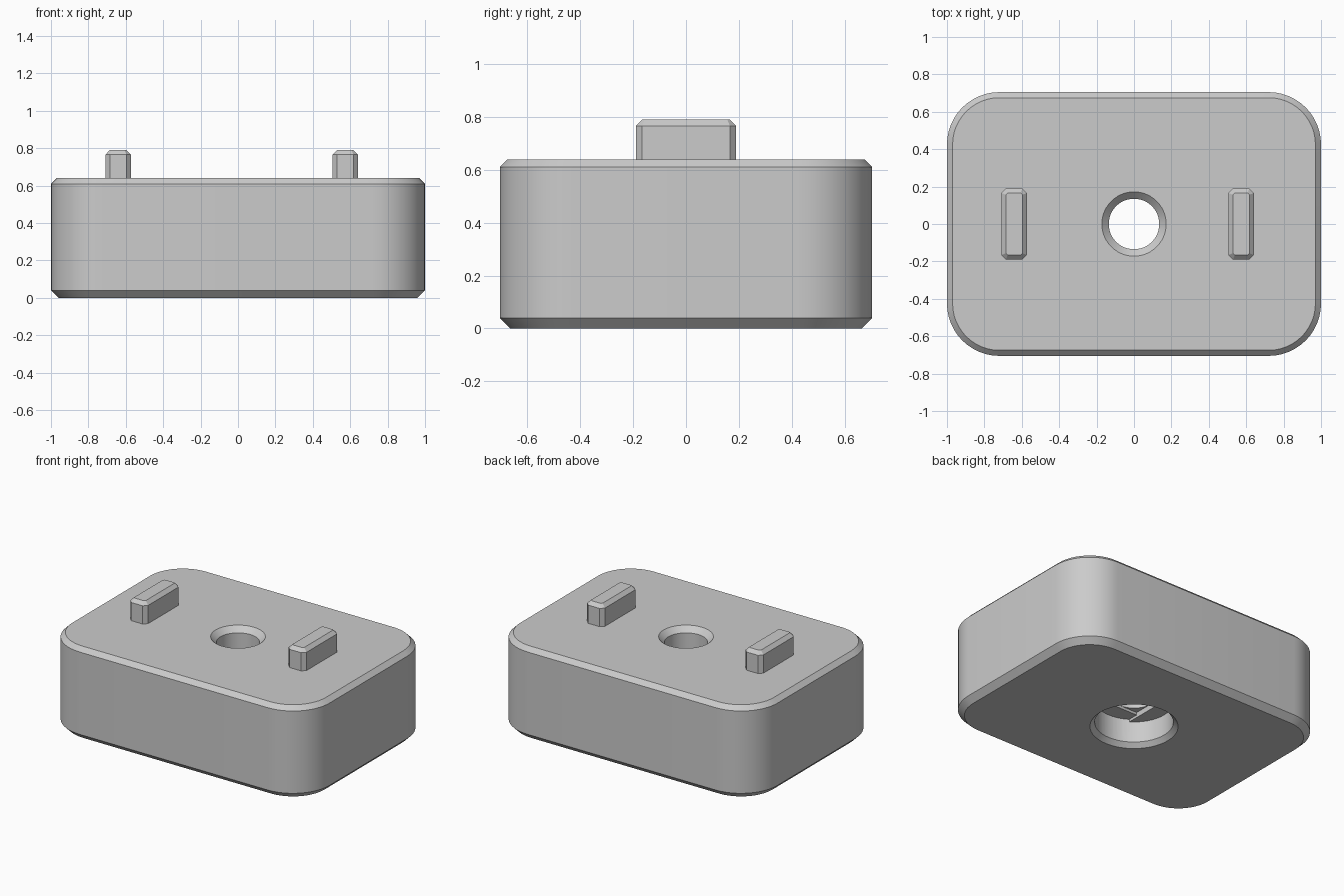
import bpy, bmesh, math

if "Cube" in bpy.data.objects:
    bpy.data.objects.remove(bpy.data.objects["Cube"])

grey = bpy.data.materials.new("light grey plastic")
grey.use_nodes = True
COLOUR = (0.6, 0.6, 0.6, 1)
grey.diffuse_color = COLOUR
grey.node_tree.nodes["Principled BSDF"].inputs["Base Color"].default_value = COLOUR


def rounded_ring(hx, hy, r, segs=12):
    """Outline of a rounded rectangle; with hx = hy = r it is a circle."""
    pts = []
    for q, (sx, sy) in enumerate([(1, 1), (-1, 1), (-1, -1), (1, -1)]):
        for i in range(segs + 1):
            a = math.pi / 2 * (q + i / segs)
            pts.append((sx * (hx - r) + r * math.cos(a), sy * (hy - r) + r * math.sin(a)))
    return pts


def loft(name, rings, x=0):
    """Capped solid through (z, outline) rings."""
    bm = bmesh.new()
    loops = [[bm.verts.new((px + x, py, z)) for px, py in pts] for z, pts in rings]
    n = len(loops[0])
    for low, high in zip(loops, loops[1:]):
        for i in range(n):
            j = (i + 1) % n
            bm.faces.new((low[i], low[j], high[j], high[i]))
    bm.faces.new(loops[0][::-1])
    bm.faces.new(loops[-1])
    bmesh.ops.remove_doubles(bm, verts=bm.verts, dist=1e-5)
    bmesh.ops.recalc_face_normals(bm, faces=bm.faces)
    mesh = bpy.data.meshes.new(name)
    bm.to_mesh(mesh)
    bm.free()
    obj = bpy.data.objects.new(name, mesh)
    bpy.context.collection.objects.link(obj)
    mesh.materials.append(grey)
    return obj


def turned(name, profile):
    return loft(name, [(z, rounded_ring(r, r, r)) for z, r in profile])


# Rounded block, chamfered at top and bottom
HX, HY, TOP, R = 1.0, 0.705, 0.64, 0.28
block = loft("block", [(z, rounded_ring(HX - c, HY - c, R - c)) for z, c in
                       [(0, 0.04), (0.04, 0), (TOP - 0.03, 0), (TOP, 0.03)]])

# Stepped screw hole: counterbore, slot step, square step, bore with countersink
BORE, WIDE, LEDGE, STEP = 0.135, 0.247, 0.175, 0.018
slot_end = math.acos(BORE / WIDE)
arc = [slot_end + (math.pi - 2 * slot_end) * i / 12 for i in range(13)]
slot = [(WIDE * math.cos(a + t), WIDE * math.sin(a + t)) for t in (0, math.pi) for a in arc]
square = rounded_ring(BORE, BORE, 0, 1)[::2]
cutters = [
    turned("counterbore_cutter", [(-0.03, WIDE + 0.06), (0.03, WIDE), (LEDGE, WIDE)]),
    loft("slot_cutter", [(0.1, slot), (LEDGE + STEP, slot)]),
    loft("square_cutter", [(0.1, square), (LEDGE + 2 * STEP, square)]),
    turned("bore_cutter", [(0.1, BORE), (TOP - 0.037, BORE), (TOP + 0.02, BORE + 0.057)]),
]
for cutter in cutters:
    cut = block.modifiers.new(cutter.name, "BOOLEAN")
    cut.operation, cut.solver, cut.object = "DIFFERENCE", "EXACT", cutter

# Bake the cuts, then drop the cutters
bpy.context.view_layer.update()
cut_mesh = bpy.data.meshes.new_from_object(
    block.evaluated_get(bpy.context.evaluated_depsgraph_get()))
block.modifiers.clear()
block.data = cut_mesh
for cutter in cutters:
    bpy.data.objects.remove(cutter)

# Two chamfered locating tabs, set slightly off centre
TX, TY, C = 0.068, 0.19, 0.024


def tab_ring(c):
    a, b = TX - c, TY - c
    k = C - c * 0.6
    return [(a, b - k), (a - k, b), (k - a, b), (-a, b - k),
            (-a, k - b), (k - a, -b), (a - k, -b), (a, k - b)]


for name, x in (("right_tab", -0.641), ("left_tab", 0.573)):
    loft(name, [(TOP - 0.02, tab_ring(0)), (0.79 - C, tab_ring(0)), (0.79, tab_ring(C))], x)

# Smooth the curved walls and keep the edges sharp
bpy.ops.object.select_all(action="DESELECT")
block.select_set(True)
bpy.context.view_layer.objects.active = block
bpy.ops.object.shade_smooth_by_angle(angle=math.radians(25))
